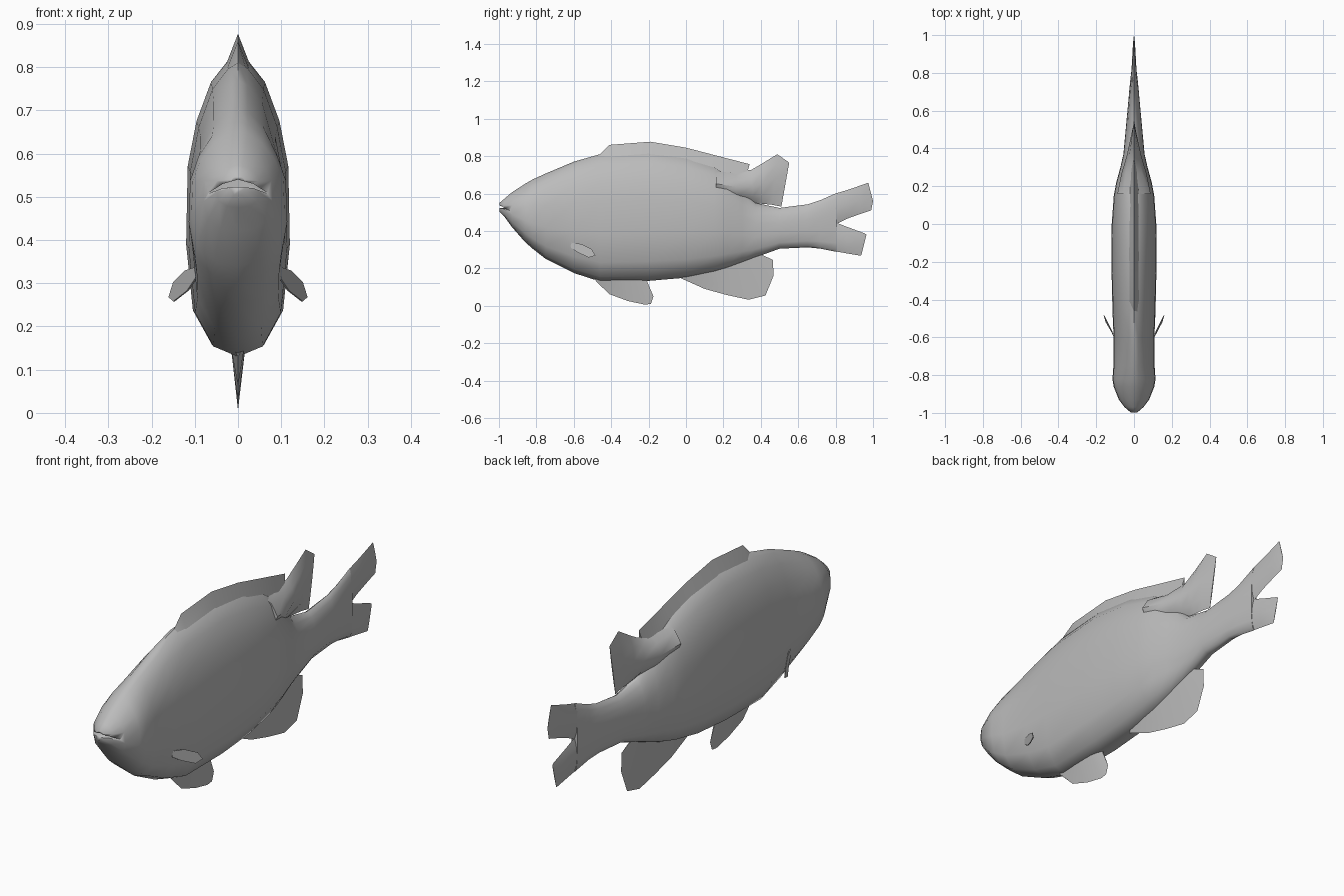
import bpy, math

grey = bpy.data.materials.new("plain grey")
grey.diffuse_color = (0.5, 0.5, 0.5, 1)

# Half cross-sections: (fraction from lower to upper end, share of half width)
ROUND = [(0, 0), (.035, .5), (.15, .87), (.37, 1), (.63, .97), (.78, .8), (.91, .52), (.98, .2), (1, 0)]
LENS = [(0, 0), (.2, .75), (.5, 1), (.8, .65), (1, 0)]
WEDGE = [(0, 1), (1, 0)]


def add(name, verts, faces, angle=50):
    mesh = bpy.data.meshes.new(name)
    mesh.from_pydata(verts, [], faces)
    mesh.materials.append(grey)
    obj = bpy.data.objects.new(name, mesh)
    bpy.context.collection.objects.link(obj)
    bpy.ops.object.select_all(action='DESELECT')
    bpy.context.view_layer.objects.active = obj
    obj.select_set(True)
    bpy.ops.object.mode_set(mode='EDIT')
    bpy.ops.mesh.select_all(action='SELECT')
    bpy.ops.mesh.normals_make_consistent(inside=False)
    bpy.ops.object.mode_set(mode='OBJECT')
    bpy.ops.object.shade_smooth_by_angle(angle=math.radians(angle))
    return obj


def loft(name, sections, shape):
    """Each section: (lower y, lower z, upper y, upper z, half width)."""
    ring = [(t, s) for t, s in shape]
    ring += [(t, -s) for t, s in reversed(shape) if s > 0]
    n = len(ring)
    verts = [(s * w, y0 + (y1 - y0) * t, z0 + (z1 - z0) * t)
             for y0, z0, y1, z1, w in sections for t, s in ring]
    faces = [(k * n + i, k * n + (i + 1) % n, (k + 1) * n + (i + 1) % n, (k + 1) * n + i)
             for k in range(len(sections) - 1) for i in range(n)]
    last = (len(sections) - 1) * n
    faces += [tuple(range(n)), tuple(range(last, last + n))]
    return add(name, verts, faces)


# Body: y, bottom, top, half width
profile = [(-.997, .503, .55, .018), (-.97, .475, .573, .05), (-.93, .42, .607, .08),
           (-.86, .34, .652, .108), (-.82, .305, .675, .114), (-.75, .25, .707, .109),
           (-.6, .175, .77, .108), (-.46, .13, .81, .114), (-.2, .133, .828, .12),
           (0, .15, .80, .118), (.15, .18, .75, .107), (.22, .2, .715, .094),
           (.3, .23, .63, .072), (.37, .258, .55, .056), (.5, .305, .523, .044),
           (.65, .312, .542, .03), (.72, .305, .565, .024), (.805, .288, .603, .015)]
body = loft("body", [(y, b, y, t, w) for y, b, t, w in profile], ROUND)

# Mouth: crescent slot cut into the snout
crescent = [(-.075, .505), (-.035, .53), (0, .54), (.035, .53), (.075, .505), (.035, .52), (0, .523), (-.035, .52)]
m = len(crescent)
slot = add("mouth_cutter", [(x, y, z) for y in (-1.1, -.945) for x, z in crescent],
           [(i, (i + 1) % m, m + (i + 1) % m, m + i) for i in range(m)]
           + [tuple(range(m)), tuple(range(m, 2 * m))])
slot.hide_render = True
slot.display_type = 'WIRE'
cut = body.modifiers.new("mouth", 'BOOLEAN')
cut.operation = 'DIFFERENCE'
cut.object = slot

# Forked tail
loft("tail_upper_lobe", [(.79, .43, .79, .597, .014), (.86, .465, .86, .618, .011),
                         (.93, .49, .93, .642, .007), (.99, .51, .972, .657, .003),
                         (1.0, .56, .975, .655, .001)], LENS)
loft("tail_lower_lobe", [(.79, .292, .79, .45, .014), (.86, .28, .86, .422, .011),
                         (.93, .268, .955, .387, .004), (.937, .27, .965, .38, .001)], LENS)

# Rear lobe of the dorsal fin, growing out of the back
loft("rear_dorsal_lobe", [(.16, .57, .16, .735, .088), (.27, .555, .27, .715, .066),
                          (.36, .55, .35, .727, .04), (.41, .545, .41, .762, .028),
                          (.46, .54, .488, .81, .014), (.51, .53, .552, .765, .002)], LENS)

# Long dorsal fin: sections run from buried base to ridge
loft("dorsal_fin", [(-.47, .79, -.46, .81, .02), (-.41, .79, -.41, .86, .028),
                    (-.19, .79, -.19, .877, .034), (0, .76, 0, .845, .034),
                    (.15, .71, .15, .806, .03), (.25, .69, .25, .78, .02),
                    (.33, .72, .34, .757, .006)], WEDGE)

# Belly fins: sections run from buried base to tip
loft("pelvic_fin", [(-.5, .16, -.48, .13, .016), (-.4, .16, -.41, .062, .018),
                    (-.34, .16, -.31, .025, .018), (-.28, .15, -.22, .006, .016),
                    (-.24, .14, -.187, .01, .01), (-.21, .135, -.174, .05, .003)], WEDGE)
loft("anal_fin", [(-.05, .17, -.03, .148, .012), (.06, .19, .1, .09, .014),
                  (.18, .22, .22, .057, .014), (.28, .25, .335, .032, .012),
                  (.34, .27, .425, .055, .009), (.38, .28, .468, .16, .005),
                  (.4, .275, .465, .245, .002)], WEDGE)

# Pectoral fins: thin leaf flaring out on each side
leaf = [(.098, -.62, .338), (.122, -.56, .33), (.15, -.505, .303), (.161, -.484, .268),
        (.15, -.52, .258), (.118, -.575, .283), (.1, -.615, .31)]
for side, x in (("right", 1), ("left", -1)):
    p = len(leaf)
    verts = [(x * (a + d), b, c) for d in (0, -.004) for a, b, c in leaf]
    add(side + "_pectoral_fin", verts,
        [(i, (i + 1) % p, p + (i + 1) % p, p + i) for i in range(p)]
        + [tuple(range(p)), tuple(range(p, 2 * p))], 40)
